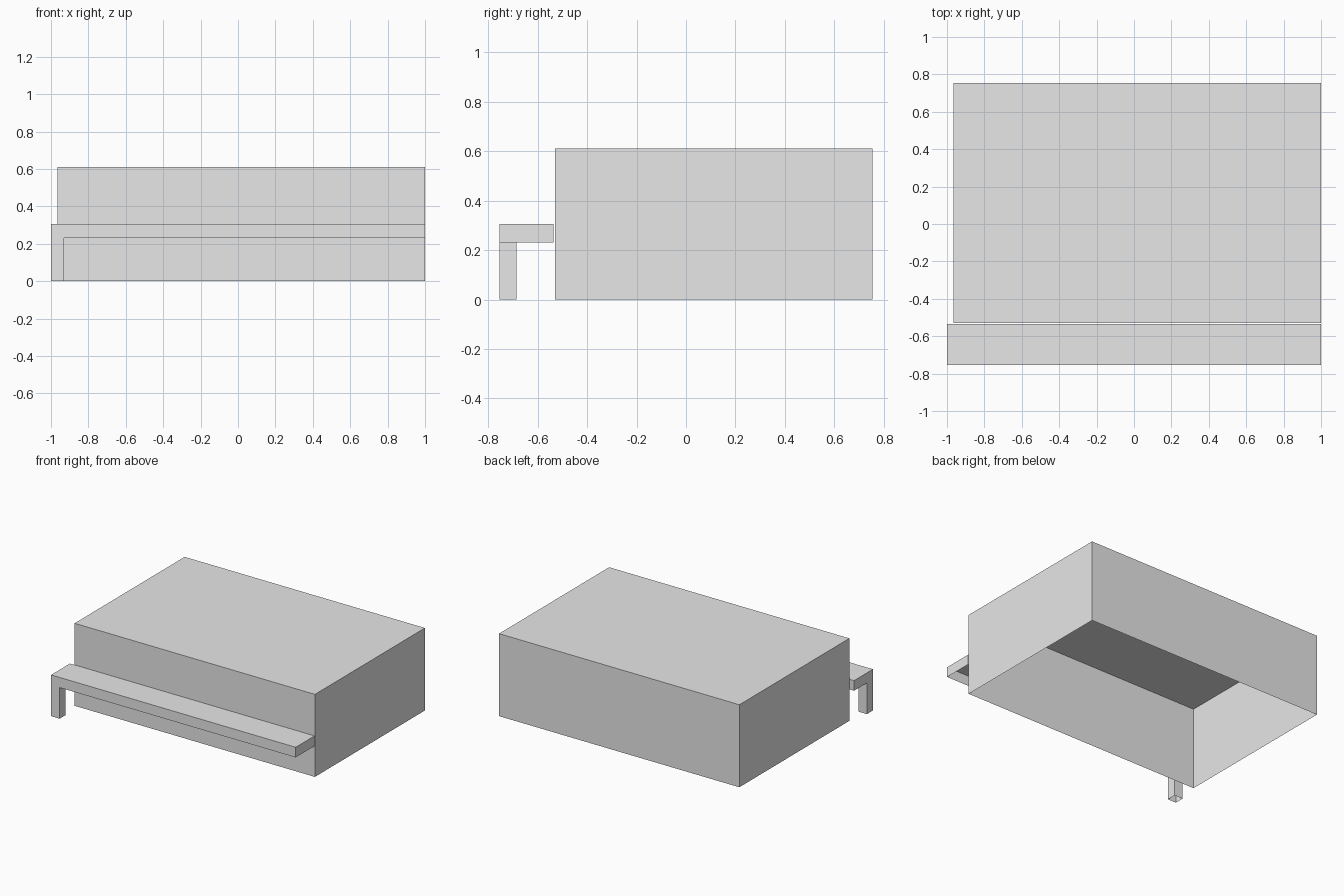
import bpy
import bmesh
from mathutils import Vector

cube = bpy.data.objects.get("Cube")
if cube:
    bpy.data.objects.remove(cube, do_unlink=True)

grey = bpy.data.materials.new("plain_grey")
grey.use_nodes = True
COLOUR = (0.8, 0.8, 0.8, 1.0)
grey.diffuse_color = COLOUR
grey.node_tree.nodes["Principled BSDF"].inputs["Base Color"].default_value = COLOUR


def open_box(name, low, high, open_top=False):
    """Thin-walled box without a floor, spanning two opposite corners."""
    low, high = Vector(low), Vector(high)
    bm = bmesh.new()
    bmesh.ops.create_cube(bm, size=1)
    for v in bm.verts:
        v.co = (low + high) / 2 + v.co * (high - low)
    bm.normal_update()
    caps = [f for f in bm.faces
            if f.normal.z < -0.5 or (open_top and f.normal.z > 0.5)]
    bmesh.ops.delete(bm, geom=caps, context='FACES_ONLY')
    mesh = bpy.data.meshes.new(name)
    bm.to_mesh(mesh)
    bm.free()
    mesh.materials.append(grey)
    obj = bpy.data.objects.new(name, mesh)
    bpy.context.collection.objects.link(obj)
    return obj


# Main block, hollow and open underneath
open_box("main_block", (-0.965, -0.53, 0), (1, 0.755, 0.61))

# Long porch roof along the front, with one corner post
open_box("porch_roof", (-1, -0.755, 0.23), (1, -0.535, 0.305))
open_box("porch_post", (-1, -0.755, 0), (-0.93, -0.685, 0.23), open_top=True)
